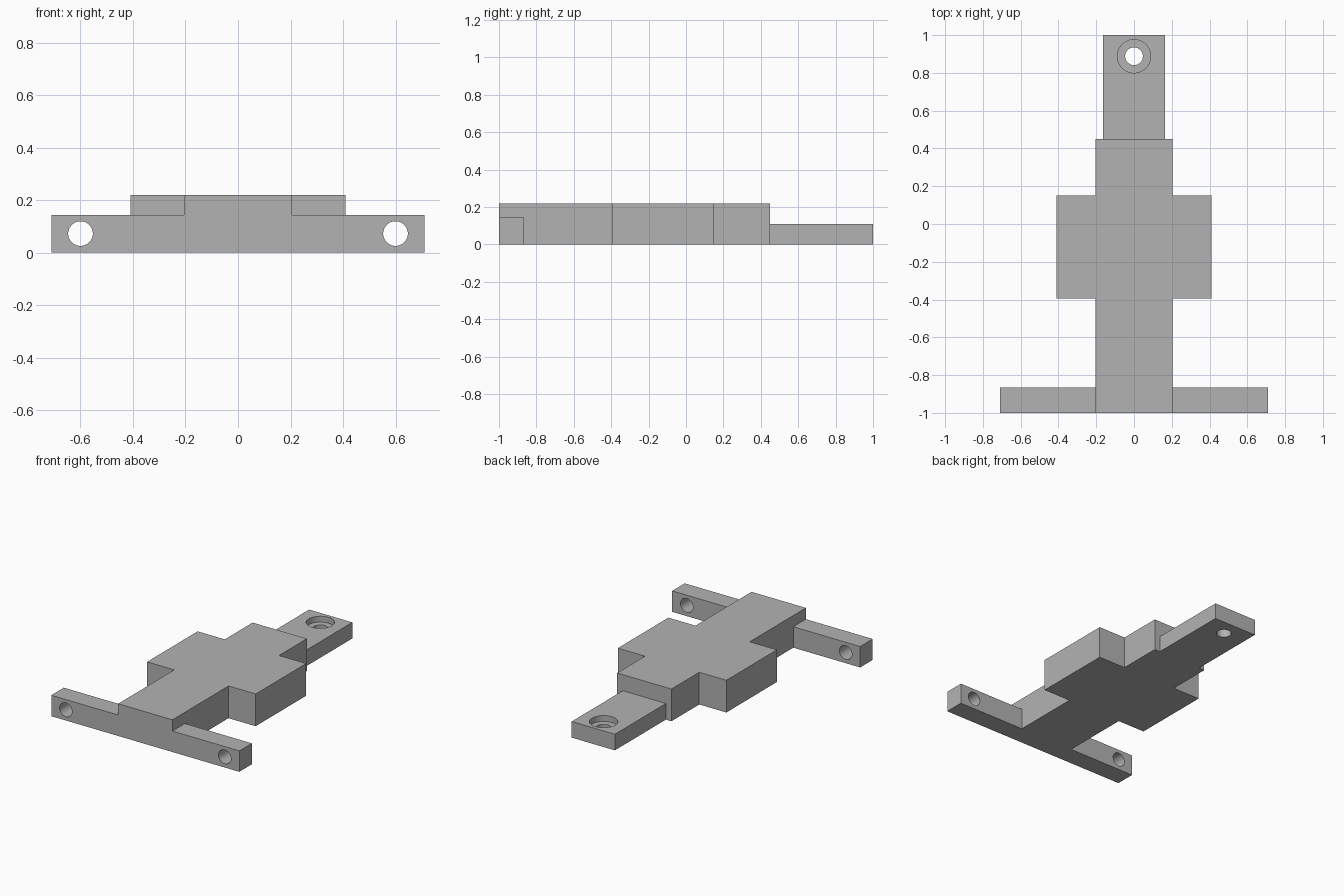
import bpy, bmesh, math
from mathutils import Matrix

if "Cube" in bpy.data.objects:
    bpy.data.objects.remove(bpy.data.objects["Cube"])

grey = bpy.data.materials.new("plain_grey")
grey.use_nodes = True
colour = (0.45, 0.45, 0.45, 1)
grey.diffuse_color = colour
grey.node_tree.nodes["Principled BSDF"].inputs["Base Color"].default_value = colour


def make_object(name, bm):
    bmesh.ops.recalc_face_normals(bm, faces=bm.faces)
    mesh = bpy.data.meshes.new(name)
    bm.to_mesh(mesh)
    bm.free()
    mesh.materials.append(grey)
    obj = bpy.data.objects.new(name, mesh)
    bpy.context.collection.objects.link(obj)
    return obj


def plate(name, half, height):
    """Extrude a plan outline, given as its +x half and mirrored."""
    outline = half + [(-x, y) for x, y in reversed(half)]
    bm = bmesh.new()
    face = bm.faces.new([bm.verts.new((x, y, 0)) for x, y in outline])
    grown = bmesh.ops.extrude_face_region(bm, geom=[face])["geom"]
    verts = [v for v in grown if isinstance(v, bmesh.types.BMVert)]
    bmesh.ops.translate(bm, verts=verts, vec=(0, 0, height))
    return make_object(name, bm)


def drill(name, centre, radius, depth, axis="Z"):
    bm = bmesh.new()
    turn = Matrix.Rotation(math.pi / 2 if axis == "Y" else 0, 4, "X")
    bmesh.ops.create_cone(bm, cap_ends=True, segments=48, radius1=radius,
                          radius2=radius, depth=depth,
                          matrix=Matrix.Translation(centre) @ turn)
    return make_object(name, bm)


def combine(target, tool, operation):
    mod = target.modifiers.new(operation.lower(), "BOOLEAN")
    mod.operation, mod.solver, mod.object = operation, "EXACT", tool
    bpy.context.view_layer.objects.active = target
    bpy.ops.object.modifier_apply(modifier=mod.name)
    bpy.data.objects.remove(tool)


# Thick cross-shaped block
bracket = plate("mounting_bracket", [
    (0.205, -1), (0.205, -0.395), (0.41, -0.395),
    (0.41, 0.15), (0.205, 0.15), (0.205, 0.45)], 0.22)

# Front crossbar and thin rear tongue, fused to the block
combine(bracket, plate("crossbar", [(0.71, -1), (0.71, -0.865)], 0.143), "UNION")
combine(bracket, plate("tongue", [(0.163, 0.4), (0.163, 1)], 0.11), "UNION")

# Bolt holes through the crossbar ends
for side in (-1, 1):
    combine(bracket, drill("bolt_hole", (side * 0.6, -0.93, 0.073), 0.047, 0.4, "Y"),
            "DIFFERENCE")

# Counterbored hole in the tongue
combine(bracket, drill("pin_hole", (0, 0.888, 0.05), 0.047, 0.4), "DIFFERENCE")
combine(bracket, drill("counterbore", (0, 0.888, 0.17), 0.088, 0.2), "DIFFERENCE")

# Merge coplanar faces, keep hole walls smooth and edges crisp
bm = bmesh.new()
bm.from_mesh(bracket.data)
bmesh.ops.remove_doubles(bm, verts=bm.verts, dist=0.0001)
bmesh.ops.dissolve_limit(bm, angle_limit=0.01, verts=bm.verts, edges=bm.edges)
bm.to_mesh(bracket.data)
bm.free()
bpy.ops.object.select_all(action="DESELECT")
bracket.select_set(True)
bpy.context.view_layer.objects.active = bracket
bpy.ops.object.shade_smooth_by_angle(angle=math.radians(30))
